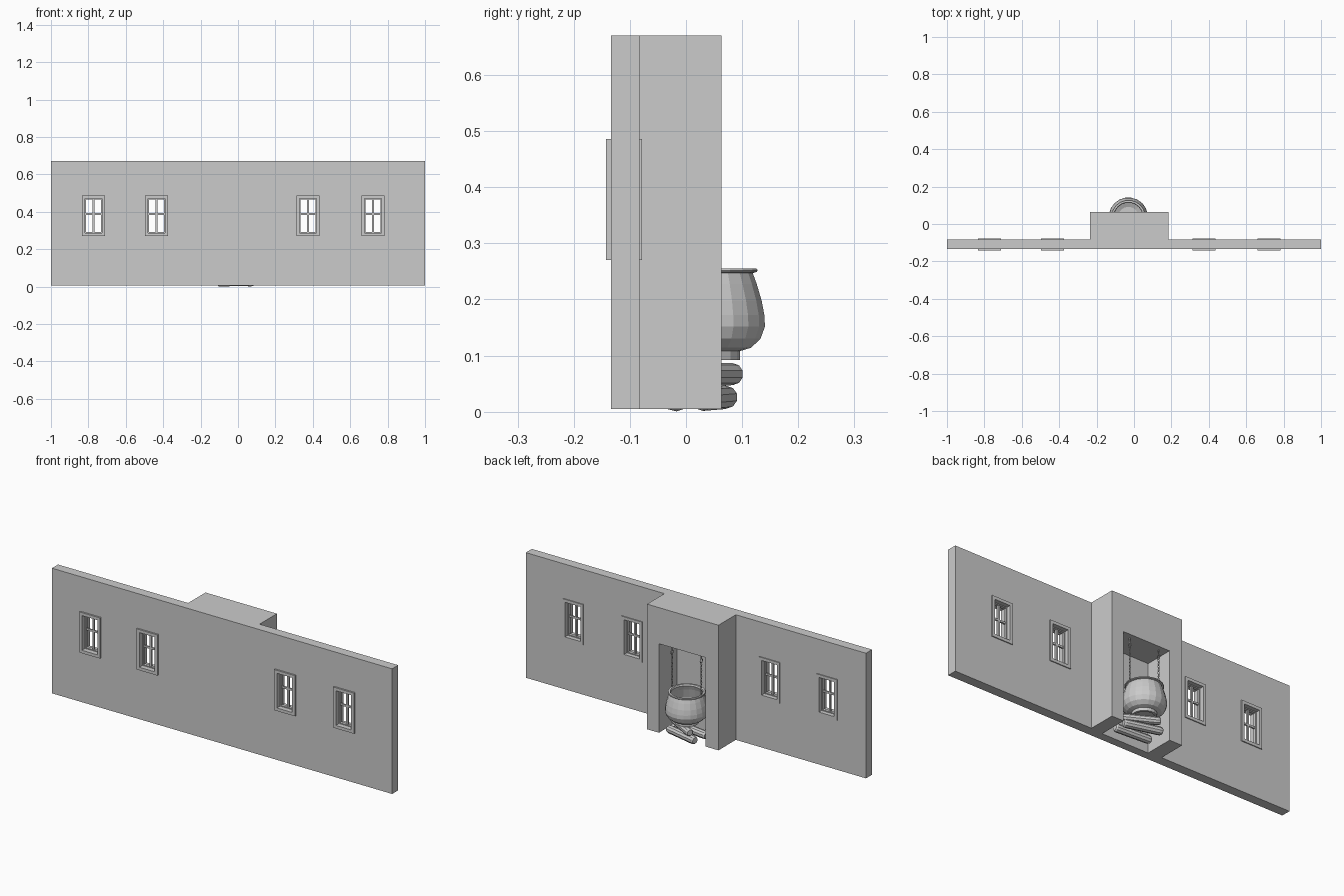
import bpy, bmesh, math
from mathutils import Vector

if "Cube" in bpy.data.objects:
    bpy.data.objects.remove(bpy.data.objects["Cube"])


def make_object(name, verts, faces):
    mesh = bpy.data.meshes.new(name)
    mesh.from_pydata(verts, [], faces)
    bm = bmesh.new()
    bm.from_mesh(mesh)
    bmesh.ops.recalc_face_normals(bm, faces=bm.faces)
    bm.to_mesh(mesh)
    bm.free()
    ob = bpy.data.objects.new(name, mesh)
    bpy.context.collection.objects.link(ob)
    return ob


def prism(name, outline, z0, z1):
    n = len(outline)
    verts = [(x, y, z) for z in (z0, z1) for x, y in outline]
    faces = [list(range(n)), list(range(n, 2 * n))]
    faces += [[i, (i + 1) % n, n + (i + 1) % n, n + i] for i in range(n)]
    return make_object(name, verts, faces)


def box(name, x0, x1, y0, y1, z0, z1):
    return prism(name, [(x0, y0), (x1, y0), (x1, y1), (x0, y1)], z0, z1)


def ring_frame(name, cx, cz, w, h, t, y0, y1):
    # rectangular frame in the xz plane
    verts = []
    for y in (y0, y1):
        for inset in (0, t):
            a, b = w / 2 - inset, h / 2 - inset
            verts += [(cx + sx * a, y, cz + sz * b)
                      for sx, sz in ((-1, -1), (1, -1), (1, 1), (-1, 1))]
    faces = []
    for i in range(4):
        j = (i + 1) % 4
        for p, q in ((0, 4), (4, 12), (12, 8), (8, 0)):
            faces.append([p + i, p + j, q + j, q + i])
    return make_object(name, verts, faces)


def lathe(name, profile, cx, cy, sides):
    verts, faces = [], []
    for r, z in profile:
        for i in range(sides):
            a = 2 * math.pi * (i + 0.5) / sides
            verts.append((cx + r * math.cos(a), cy + r * math.sin(a), z))
    for k in range(len(profile) - 1):
        for i in range(sides):
            j = (i + 1) % sides
            faces.append([k * sides + i, k * sides + j,
                          (k + 1) * sides + j, (k + 1) * sides + i])
    faces.append(list(range(sides)))
    faces.append([(len(profile) - 1) * sides + i for i in range(sides)])
    return make_object(name, verts, faces)


def cut(target, cutter):
    mod = target.modifiers.new("cut", 'BOOLEAN')
    mod.operation = 'DIFFERENCE'
    mod.solver = 'EXACT'
    mod.object = cutter
    bpy.context.view_layer.objects.active = target
    bpy.ops.object.modifier_apply(modifier=mod.name)
    bpy.data.objects.remove(cutter)


# Wall with chimney breast, hollowed for the hearth
Y0, Y1, YC, Z0, Z1 = -0.134, -0.083, 0.063, 0.005, 0.67
wall = prism("wall_with_chimney",
             [(-1, Y0), (1, Y0), (1, Y1), (0.185, Y1), (0.185, YC),
              (-0.235, YC), (-0.235, Y1), (-1, Y1)], Z0, Z1)
cut(wall, box("hearth_cutter", -0.16, 0.115, -0.09, 0.2, -0.1, 0.478))

# Windows: casings on both faces, sash and glazing bars
W, H, T, CZ = 0.122, 0.216, 0.016, 0.378
for n, cx in enumerate((-0.772, -0.435, 0.374, 0.721)):
    hw, hh = W / 2 - T, H / 2 - T
    cut(wall, box("window_cutter", cx - hw, cx + hw, -0.3, 0.0, CZ - hh, CZ + hh))
    ring_frame(f"outer_casing_{n}", cx, CZ, W, H, T, -0.143, Y0)
    ring_frame(f"inner_casing_{n}", cx, CZ, W, H, T, Y1, -0.078)
    ring_frame(f"sash_{n}", cx, CZ, 2 * hw, 2 * hh, 0.005, -0.117, -0.101)
    box(f"vertical_bar_{n}", cx - 0.005, cx + 0.005, -0.114, -0.104, CZ - hh, CZ + hh)
    box(f"horizontal_bar_{n}", cx - hw, cx + hw, -0.113, -0.105, CZ + 0.005, CZ + 0.015)

# Hollow cauldron with rolled rim and round foot
PX, PY = -0.03, 0.037
lathe("cauldron", [
    (0.045, 0.103), (0.048, 0.092), (0.060, 0.092), (0.060, 0.108), (0.080, 0.114),
    (0.097, 0.130), (0.105, 0.152), (0.104, 0.172), (0.099, 0.198), (0.090, 0.228),
    (0.083, 0.247), (0.090, 0.249), (0.092, 0.252), (0.090, 0.255), (0.080, 0.255),
    (0.077, 0.247), (0.085, 0.225), (0.096, 0.180), (0.097, 0.155), (0.086, 0.130),
    (0.055, 0.116)], PX, PY, 20)


# Chains holding the cauldron, with a ceiling ring at the top
def chain_link(name, x, y, z, half, width, thick, turned):
    bpy.ops.mesh.primitive_torus_add(
        major_segments=10, minor_segments=5, major_radius=1, minor_radius=thick / width,
        location=(x, y, z), rotation=(math.pi / 2, 0, math.pi / 2 if turned else 0))
    ob = bpy.context.object
    ob.name = name
    ob.scale = (width, half, width)


for side, sx in (("left", -1), ("right", 1)):
    x = PX + sx * 0.086
    for k in range(11):
        chain_link(f"{side}_chain_link_{k}", x, PY, 0.257 + k * 0.0165,
                   0.0092, 0.0042, 0.0014, k % 2)
    chain_link(f"{side}_chain_ring", x, PY, 0.440, 0.011, 0.010, 0.0022, True)
    box(f"{side}_ceiling_hook", x - 0.002, x + 0.002, PY - 0.002, PY + 0.002, 0.448, 0.48)


# Firewood with rounded ends
def log(name, a, b, r):
    a, b = Vector(a), Vector(b)
    length = (b - a).length
    h, e = length / 2, 0.006
    ob = lathe(name, [(r * 0.75, -h), (r * 0.95, -h + e), (r, -h + 3 * e),
                      (r, h - 3 * e), (r * 0.95, h - e), (r * 0.75, h)], 0, 0, 10)
    ob.rotation_mode = 'QUATERNION'
    ob.rotation_quaternion = (b - a).to_track_quat('Z', 'Y')
    ob.location = (a + b) / 2


log("front_log", (0.085, 0.026, 0.022), (-0.105, 0.074, 0.026), 0.021)
log("back_log", (0.085, -0.035, 0.026), (-0.11, -0.015, 0.021), 0.021)
log("top_log", (0.075, 0.0, 0.067), (-0.085, 0.088, 0.067), 0.020)
